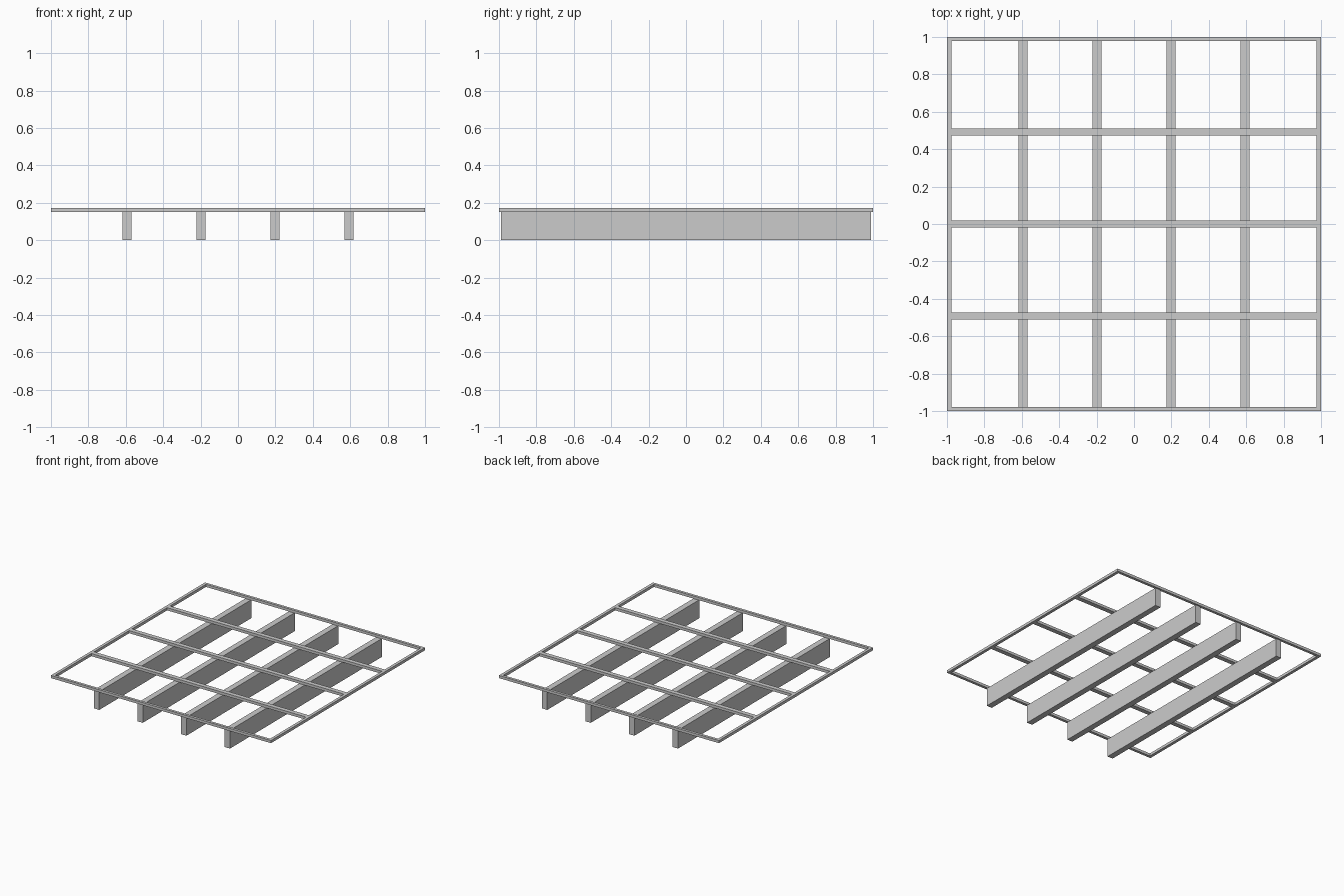
import bpy

if "Cube" in bpy.data.objects:
    bpy.data.objects.remove(bpy.data.objects["Cube"])


def box(name, x0, x1, y0, y1, z0, z1):
    """Axis-aligned box between the given limits."""
    bpy.ops.mesh.primitive_cube_add(
        size=1, location=((x0 + x1) / 2, (y0 + y1) / 2, (z0 + z1) / 2))
    ob = bpy.context.object
    ob.name = name
    ob.scale = (x1 - x0, y1 - y0, z1 - z0)
    bpy.ops.object.transform_apply(location=False, rotation=False, scale=True)
    return ob


BOTTOM, TOP = 0.151, 0.173   # height range of the upper frame
RIM_X, RIM_Y = 0.976, 0.978  # inner edges of the rim

# Rim: front/back rails run full width, side rails fit between them
for label, s in (("front", -1), ("back", 1)):
    y = sorted((s * RIM_Y, s))
    box(f"{label}_rail", -1, 1, y[0], y[1], BOTTOM, TOP)
for label, s in (("left", -1), ("right", 1)):
    x = sorted((s * RIM_X, s))
    box(f"{label}_rail", x[0], x[1], -RIM_Y, RIM_Y, BOTTOM, TOP)

# Cross slats between the side rails
for i in (-1, 0, 1):
    y = i * 0.4925
    box(f"cross_slat_{i + 2}", -RIM_X, RIM_X, y - 0.0185, y + 0.0185, BOTTOM, TOP)

# Deep joists carrying the frame
for i in range(4):
    x = (i - 1.5) * 0.396
    box(f"joist_{i + 1}", x - 0.0245, x + 0.0245, -0.988, 0.988, 0, BOTTOM)
